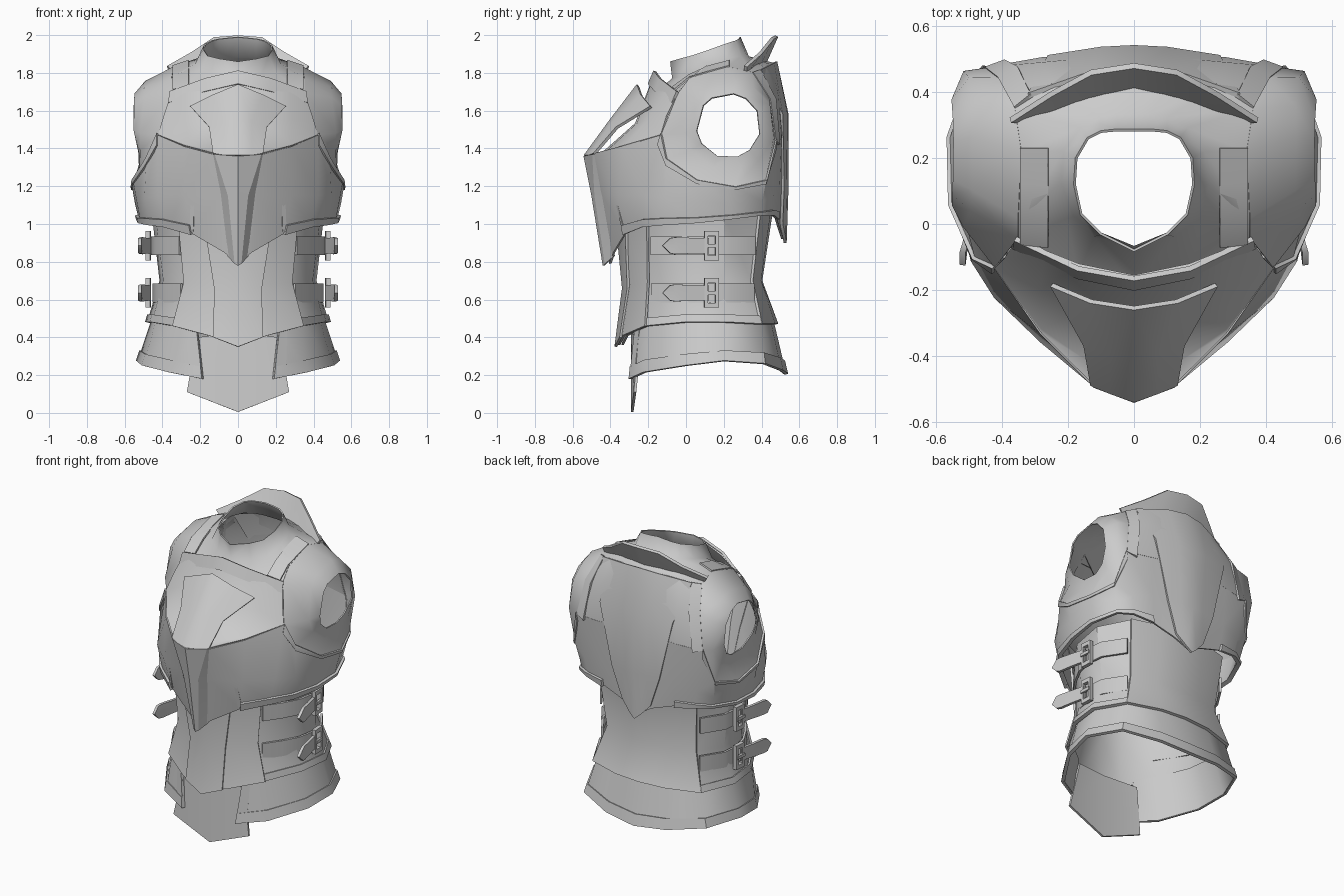
import bpy, bmesh, math
from mathutils import Vector as V

metal = bpy.data.materials.new("grey_metal")
metal.diffuse_color = (0.6, 0.6, 0.6, 1)


def loft(name, rows, thick=0.012, closed=False, angle=38):
    """Skin half-rows of points, mirror across x, give the sheet thickness."""
    bm = bmesh.new()
    grid = [[bm.verts.new(p) for p in r] for r in rows]
    n = len(rows[0])
    for a, b in zip(grid, grid[1:]):
        for i in range(n if closed else n - 1):
            j = (i + 1) % n
            bm.faces.new((a[i], a[j], b[j], b[i]))
    bmesh.ops.remove_doubles(bm, verts=bm.verts, dist=0.0005)
    bmesh.ops.recalc_face_normals(bm, faces=bm.faces)
    me = bpy.data.meshes.new(name)
    bm.to_mesh(me)
    bm.free()
    me.materials.append(metal)
    ob = bpy.data.objects.new(name, me)
    bpy.context.collection.objects.link(ob)
    m = ob.modifiers.new("mirror", 'MIRROR')
    m.use_clip = True
    s = ob.modifiers.new("thickness", 'SOLIDIFY')
    s.thickness, s.offset = thick, 0
    bpy.context.view_layer.objects.active = ob
    ob.select_set(True)
    bpy.ops.object.convert(target='MESH')
    bpy.ops.object.shade_smooth_by_angle(angle=math.radians(angle))
    ob.select_set(False)
    return ob


def lerp(a, b, t):
    return [V(p).lerp(V(q), t) for p, q in zip(a, b)]


def push(row, d):
    """Move points outward from the body axis, keeping centre points centred."""
    out = []
    for p in row:
        p = V(p)
        out.append(p + V((p.x, p.y - 0.08, 0)).normalized() * d)
    return out


def band(name, a, b, t0, t1, d, thick=0.016):
    return loft(name, [push(lerp(a, b, t0), d), push(lerp(a, b, t1), d)], thick)


# Armhole edge, from upper front, under the arm, up the back and over the shoulder
R = [(.35, -.04, 1.69), (.42, -.13, 1.47), (.48, -.10, 1.34), (.55, .06, 1.23),
     (.555, .26, 1.195), (.50, .42, 1.23), (.45, .47, 1.44), (.41, .44, 1.66),
     (.36, .35, 1.80), (.34, .22, 1.83), (.35, .02, 1.77)]

# Lower cuirass: crease line, middle, bottom rim
crease = [(0, -.53, 1.36), (.13, -.48, 1.37), (.28, -.33, 1.41)] + R[1:7] + \
         [(.28, .50, 1.45), (.12, .51, 1.47), (0, .52, 1.48)]
middle = [(0, -.465, 1.15), (.10, -.435, 1.15), (.28, -.355, 1.15), (.42, -.22, 1.15),
          (.49, -.11, 1.14), (.53, .06, 1.12), (.54, .24, 1.11), (.48, .40, 1.12),
          (.40, .46, 1.16), (.27, .49, 1.2), (.12, .505, 1.2), (0, .52, 1.2)]
rim = [(0, -.40, .79), (.07, -.38, .85), (.24, -.32, .95), (.38, -.22, .99),
       (.46, -.11, 1.0), (.51, .06, 1.01), (.52, .24, 1.03), (.46, .40, 1.05),
       (.38, .45, 1.05), (.25, .475, 1.03), (.10, .49, .98), (0, .51, .92)]
loft("cuirass_lower", [crease, middle, rim])
band("cuirass_rim", middle[2:10], rim[2:10], .78, 1.03, .012, .02)
band("armhole_trim", crease[3:9], middle[3:9], -.03, .16, .006)
loft("armhole_back_trim", [R[6:9], [(.39, .492, 1.42), (.35, .472, 1.66), (.31, .39, 1.815)]], .016)

# Central rib with steep sides, and side panel seams
loft("chest_rib", [
    [(0, -.537, 1.36), (.12, -.492, 1.37), (.132, -.475, 1.37)],
    [(0, -.495, 1.15), (.05, -.48, 1.15), (.09, -.435, 1.15)],
    [(0, -.435, .78), (.015, -.425, .79), (.05, -.38, .83)]], angle=20)
loft("panel_seam", [[(.225, -.392, 1.22), (.245, -.384, 1.22)],
                    [(.235, -.332, .96), (.255, -.322, .96)]], .012)

# Upper chest, recessed behind the raised plate
loft("chest_upper", [
    [(0, -.16, 1.80), (.17, -.125, 1.76), (.27, -.085, 1.73), R[0]],
    [(0, -.265, 1.53), (.15, -.255, 1.53), (.28, -.195, 1.55), (.39, -.10, 1.57)],
    [(0, -.44, 1.375), (.13, -.42, 1.38), (.28, -.315, 1.42), R[1]],
    crease[:4]])
loft("chest_lip", [
    [(0, -.165, 1.81), (.17, -.135, 1.77), (.36, -.045, 1.70)],
    [(0, -.195, 1.74), (.17, -.16, 1.70), (.365, -.07, 1.64)]], .016)
loft("chest_raised_plate", [
    [(0, -.255, 1.735), (.13, -.235, 1.68), (.25, -.185, 1.62)],
    [(0, -.40, 1.545), (.07, -.39, 1.53), (.15, -.365, 1.51)],
    [(0, -.535, 1.36), (.07, -.51, 1.36), (.13, -.485, 1.37)]], .016)

# Back
top_back = [R[8], (.25, .42, 1.82), (.12, .45, 1.84), (0, .46, 1.85)]
loft("back_upper", [
    crease[8:],
    [R[7], (.28, .485, 1.67), (.12, .50, 1.69), (0, .51, 1.7)],
    top_back])

# Shoulder yoke flowing up into the neck opening
yoke = [(0, -.19, 1.66), (.17, -.155, 1.65), R[0], R[10], R[9]] + top_back
base = [(0, -.07, 1.77), (.12, -.035, 1.775), (.20, .02, 1.80), (.225, .12, 1.845),
        (.21, .22, 1.875), (.16, .29, 1.885), (.10, .32, 1.885), (.05, .33, 1.885), (0, .33, 1.885)]
collar = [(0, -.08, 1.86), (.10, -.03, 1.875), (.16, .03, 1.89), (.18, .12, 1.92),
          (.175, .20, 1.95), (.14, .26, 1.97), (.10, .28, 1.98), (.05, .285, 1.985), (0, .285, 1.99)]
loft("shoulder_yoke", [yoke, base, collar], .008, angle=60)

# Shoulder straps lying on the yoke
loft("shoulder_strap", [
    [(.26, -.07, 1.725), (.26, .02, 1.79), (.26, .12, 1.835), (.26, .23, 1.864)],
    [(.345, -.06, 1.71), (.345, .02, 1.776), (.345, .12, 1.806), (.345, .23, 1.836)]], .01)

# Sleeves: bulging from the armhole to a smaller round opening
c = V((0, .225, 1.52))
ends, bulge = [], []
for p in R:
    d = V((0, p[1] - .17, p[2] - 1.52)).normalized()
    ends.append(c + d * .17 + V((.555 - .04 * max(-d.z, 0) - .01 * max(d.z, 0), 0, 0)))
    q = c + d * (.235 + .01 * max(d.y, 0))
    q.x = .537 - .045 * max(d.z, 0) - .012 * max(-d.z, 0) - .02 * abs(d.y)
    bulge.append(q)
loft("sleeve", [R, bulge, ends], .008, closed=True, angle=60)

# Back spine plate with raised collar wing
loft("spine_plate", [
    [(0, .475, 1.86), (.12, .46, 1.85), (.32, .39, 1.815)],
    [(0, .535, 1.58), (.10, .53, 1.58), (.26, .505, 1.58)],
    [(0, .535, 1.2), (.08, .525, 1.2), (.17, .512, 1.2)],
    [(0, .525, .90), (.035, .52, .93), (.10, .505, 1.0)]], .016)
loft("collar_wing", [
    [(0, .48, 1.995), (.13, .46, 1.985), (.25, .395, 1.905), (.375, .315, 1.835)],
    [(0, .42, 1.86), (.14, .39, 1.855), (.25, .35, 1.835), (.35, .315, 1.80)]], .018)

# Waist core
w_top = [(0, -.33, .98), (.14, -.30, 1.0), (.30, -.19, 1.02), (.43, 0, 1.03),
         (.45, .20, 1.05), (.34, .38, 1.06), (.15, .43, 1.06), (0, .44, 1.06)]
w_mid = [(0, -.295, .68), (.13, -.27, .68), (.27, -.185, .69), (.39, 0, .70),
         (.41, .20, .70), (.31, .34, .70), (.15, .38, .70), (0, .385, .70)]
w_low = [(0, -.335, .36), (.15, -.31, .41), (.33, -.20, .46), (.45, 0, .48),
         (.475, .20, .48), (.38, .39, .47), (.17, .455, .47), (0, .47, .47)]
loft("waist_core", [w_top, w_mid, w_low])
band("waist_hem", w_mid[2:], w_low[2:], .82, 1.0, .01)

# Belly and back waist plates
loft("belly_plate", [push(r[:3], .02) for r in (w_top, w_mid, w_low)], .014)
loft("belly_rib", [[(0, -.36, .95), (.17, -.315, .95)], [(0, -.332, .66), (.125, -.305, .66)],
                   [(0, -.372, .35), (.13, -.345, .40)]], .014)
loft("waist_back_plate", [push(r[5:], .012) for r in (w_top, w_mid, w_low)], .014)

# Side straps, buckles and loose pointed strap ends
for i, (z, k) in enumerate(((.885, .008), (.635, 0))):
    n = ("upper", "lower")[i]
    path = [(.30, -.18), (.37, -.08), (.425, .02), (.445, .13), (.435, .23), (.35, .36)]
    loft(n + "_strap", [push([(x, y, z + h) for x, y in path], k) for h in (-.05, .05)], .014)
    frame = [[(.475 - .06 * (y - .135), y, zz) for y, zz in
              ((.135 - a, z - b), (.135 + a, z - b), (.135 + a, z + b), (.135 - a, z + b))]
             for a, b in ((.038, .078), (.02, .052))]
    loft(n + "_buckle", frame, .025, closed=True)
    loft(n + "_buckle_prong", [[(.49, .10, z + h), (.485, .17, z + h)] for h in (-.01, .01)], .015)
    loft(n + "_strap_end", [[(.47, .12, z + s * .04), (.495, .02, z + s * .042),
                             (.512, -.06, z + s * .045), (.52, -.125 if s == 0 else -.085, z + s * .04)]
                            for s in (-1, 0, 1)], .018)

# Hip skirt, split at the front, with hem and edge trim
s_top = [(.215, -.262, .45), (.33, -.185, .49), (.425, 0, .50), (.45, .20, .50),
         (.365, .38, .50), (.18, .44, .50), (0, .455, .50)]
s_low = [(.185, -.29, .18), (.36, -.215, .215), (.495, 0, .25), (.525, .20, .275),
         (.43, .41, .26), (.21, .50, .225), (0, .525, .205)]
loft("hip_skirt", [s_top, s_low], angle=50)
band("hip_skirt_hem", s_top, s_low, .76, 1.0, .008)
loft("hip_skirt_edge", [push([a, V(a).lerp(V(b), .35)], .006)
                        for a, b in ((s_top[0], s_top[1]), (s_low[0], s_low[1]))], .012)

# Front centre flap
loft("front_flap", [[(0, -.285, .42), (.22, -.24, .40)],
                    [(0, -.285, .005), (.27, -.27, .11)]], .014)
